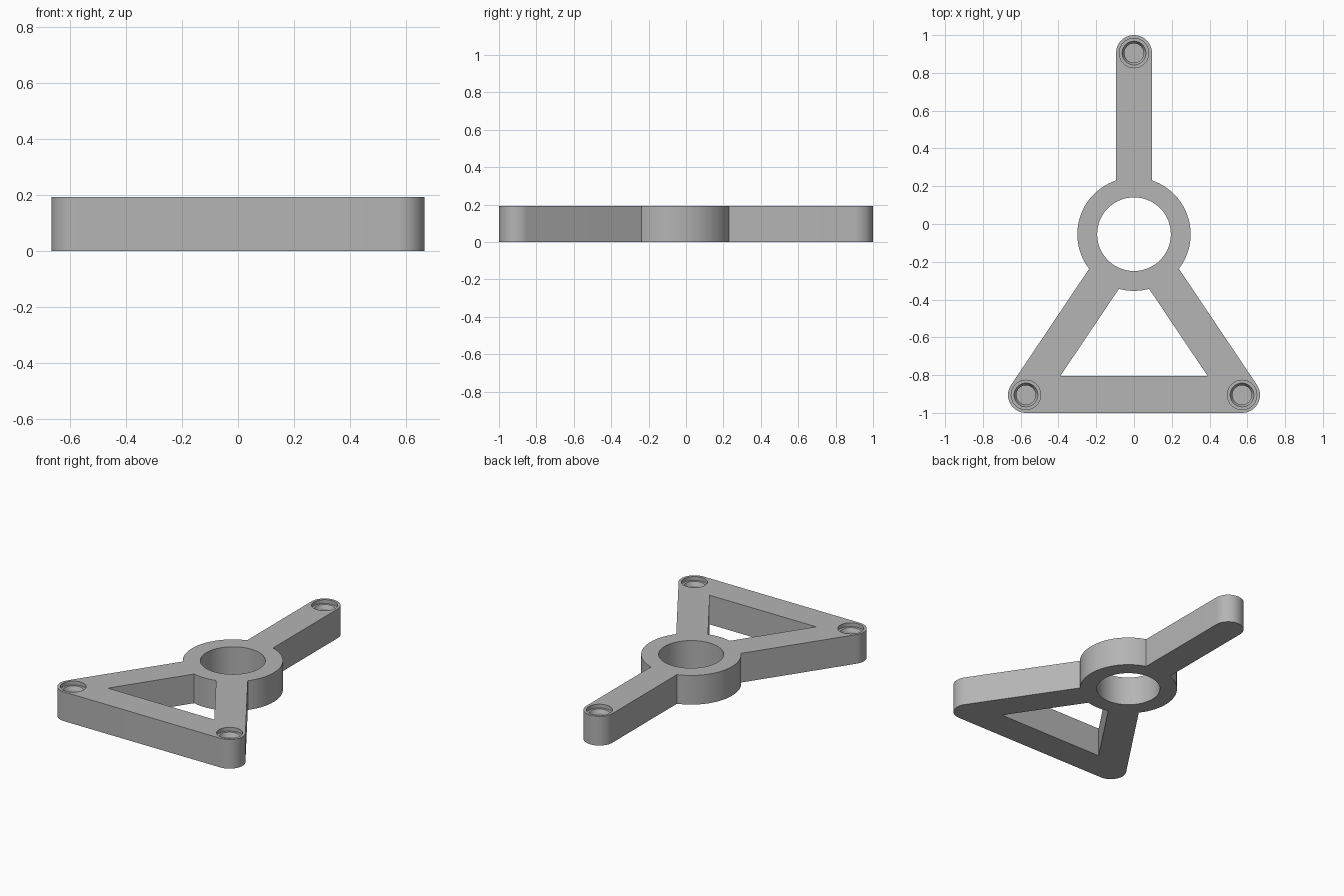
import bpy, bmesh
from math import sin, cos, asin, atan2, radians, pi

cube = bpy.data.objects.get("Cube")
if cube:
    bpy.data.objects.remove(cube)

HEIGHT = 0.193
R = 0.095                      # half width of arms and radius of their ends
HUB = (0, -0.054)
HUB_R, BORE_R = 0.3, 0.195
TIP = (0, 0.905)
FOOT_X, FOOT_Y = 0.572, -0.905

grey = bpy.data.materials.new("plain grey")
grey.use_nodes = True
colour = (0.46, 0.46, 0.46, 1)
grey.diffuse_color = colour
grey.node_tree.nodes["Principled BSDF"].inputs["Base Color"].default_value = colour


def arc(centre, radius, start, end, steps):
    """Points along an arc, both ends included."""
    angles = [start + (end - start) * i / steps for i in range(steps + 1)]
    return [(centre[0] + radius * cos(a), centre[1] + radius * sin(a)) for a in angles]


def finish(bm, name):
    bmesh.ops.recalc_face_normals(bm, faces=bm.faces)
    mesh = bpy.data.meshes.new(name)
    bm.to_mesh(mesh)
    bm.free()
    mesh.materials.append(grey)
    obj = bpy.data.objects.new(name, mesh)
    bpy.context.collection.objects.link(obj)
    return obj


# Angles of the two slanted arms, and the half angle each arm covers on the hub
right = atan2(FOOT_Y - HUB[1], FOOT_X)
left = pi - right
spread = asin(R / HUB_R)

# Outer outline, clockwise from the tip
outline = (arc(TIP, R, pi, 0, 32)
           + arc(HUB, HUB_R, pi / 2 - spread, right + spread, 40)
           + arc((FOOT_X, FOOT_Y), R, right + pi / 2, -pi / 2, 24)
           + arc((-FOOT_X, FOOT_Y), R, 1.5 * pi, left - pi / 2, 24)
           + arc(HUB, HUB_R, left - spread, pi / 2 + spread, 40))

# Central bore and the window between the slanted arms
bore = arc(HUB, BORE_R, 0, 2 * pi, 72)[:-1]
sill = FOOT_Y + R + 0.006
nx, ny = cos(right + pi / 2), sin(right + pi / 2)
corner = (-R - ny * (sill - HUB[1])) / nx
window = (arc(HUB, HUB_R, right - spread, left - 2 * pi + spread, 12)
          + [(-corner, sill), (corner, sill)])

# Bracket plate: fill the outlines and extrude upwards
bm = bmesh.new()
edges = []
for loop in (outline, bore, window):
    verts = [bm.verts.new((x, y, 0)) for x, y in loop]
    edges += [bm.edges.new((v, verts[i - 1])) for i, v in enumerate(verts)]
bmesh.ops.triangle_fill(bm, edges=edges, use_beauty=True)
top = bmesh.ops.extrude_face_region(bm, geom=bm.faces[:])["geom"]
bmesh.ops.translate(bm, vec=(0, 0, HEIGHT),
                    verts=[v for v in top if isinstance(v, bmesh.types.BMVert)])
bracket = finish(bm, "bracket")

# Stepped screw pockets: radius and depth pairs, bridged into a closed cutter
steps = [(0.078, -0.05), (0.078, 0.025), (0.063, 0.025), (0.051, 0.05), (0.051, 0.09)]
bm = bmesh.new()
for centre in (TIP, (FOOT_X, FOOT_Y), (-FOOT_X, FOOT_Y)):
    rings = [[bm.verts.new((x, y, HEIGHT - depth))
              for x, y in arc(centre, r, 0, 2 * pi, 40)[:-1]] for r, depth in steps]
    for a, b in zip(rings, rings[1:]):
        for i in range(len(a)):
            bm.faces.new((a[i - 1], a[i], b[i], b[i - 1]))
    bm.faces.new(rings[0])
    bm.faces.new(rings[-1])
cutter = finish(bm, "pocket_cutter")
cutter.hide_render = True

cut = bracket.modifiers.new("pockets", "BOOLEAN")
cut.operation = "DIFFERENCE"
cut.solver = "EXACT"
cut.object = cutter

bpy.ops.object.select_all(action="DESELECT")
bracket.select_set(True)
bpy.context.view_layer.objects.active = bracket
bpy.ops.object.modifier_apply(modifier=cut.name)
bpy.data.objects.remove(cutter)
bpy.ops.object.shade_smooth_by_angle(angle=radians(20))
